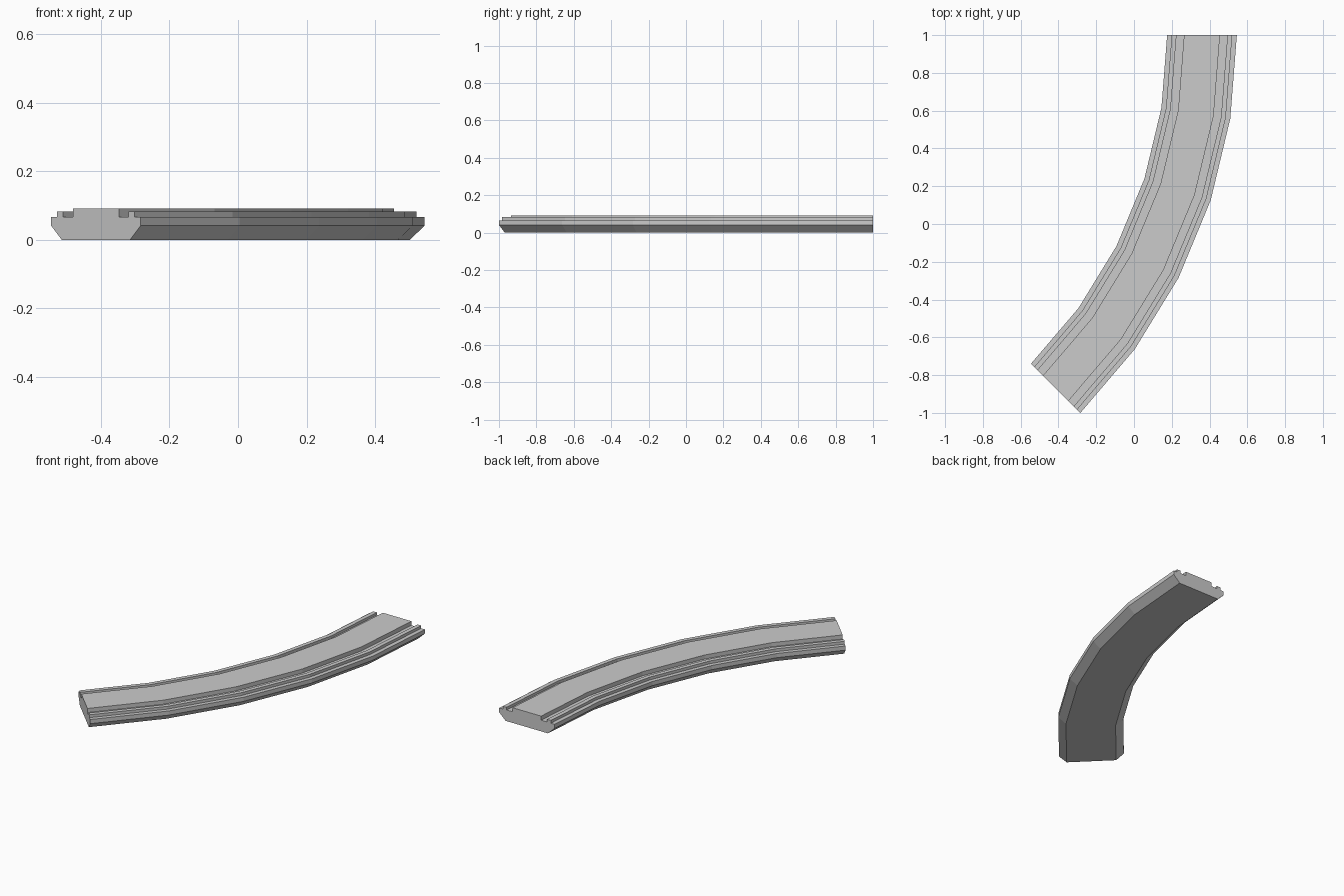
import bpy, bmesh
from math import sin, cos, radians

if "Cube" in bpy.data.objects:
    bpy.data.objects.remove(bpy.data.objects["Cube"])

# Arc layout: 45 degree bend in five flat segments
CENTRE_X, CENTRE_Y = -2.284, 1.0
MID_RADIUS, SWEEP, SEGMENTS = 2.644, 45, 5

# Right half of the cross-section (offset from centre line, height), bottom to top
half = [(0.141, 0), (0.1845, 0.041), (0.1845, 0.066), (0.160, 0.066),
        (0.160, 0.083), (0.135, 0.083), (0.135, 0.067), (0.095, 0.067),
        (0.095, 0.0915)]
profile = half + [(-u, z) for u, z in reversed(half)]


def ring(bm, angle):
    """One copy of the cross-section at the given angle along the arc."""
    return [bm.verts.new((CENTRE_X + (MID_RADIUS + u) * cos(angle),
                          CENTRE_Y - (MID_RADIUS + u) * sin(angle), z))
            for u, z in profile]


# Sweep the section along the arc and cap both ends
bm = bmesh.new()
rings = [ring(bm, radians(SWEEP * i / SEGMENTS)) for i in range(SEGMENTS + 1)]
n = len(profile)
for a, b in zip(rings, rings[1:]):
    for i in range(n):
        j = (i + 1) % n
        bm.faces.new((a[i], a[j], b[j], b[i]))
bm.faces.new(rings[0])
bm.faces.new(rings[-1])
bmesh.ops.recalc_face_normals(bm, faces=bm.faces)

mesh = bpy.data.meshes.new("curved_track")
bm.to_mesh(mesh)
bm.free()
bpy.context.collection.objects.link(bpy.data.objects.new("curved_track", mesh))
